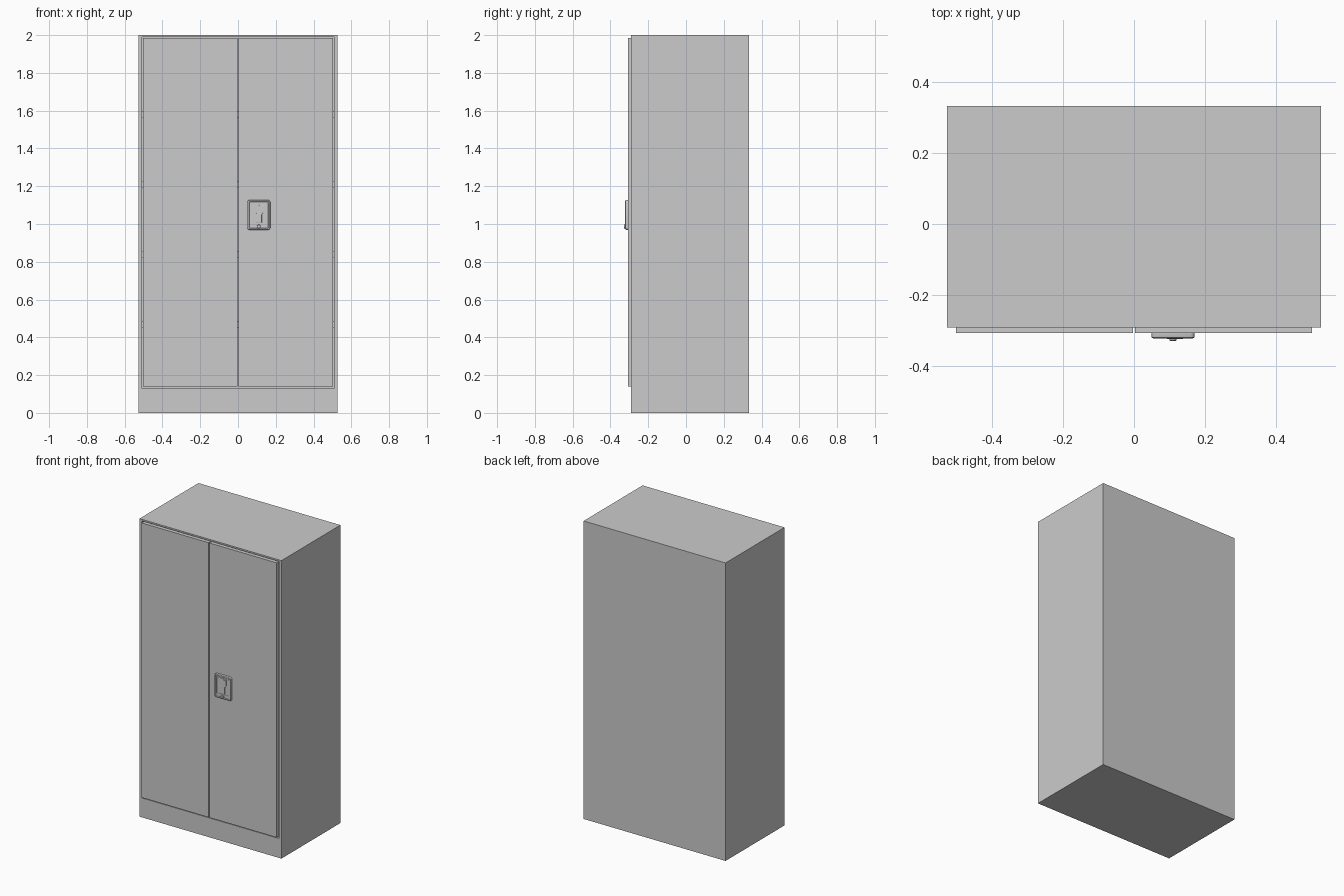
import bpy, bmesh, math

if "Cube" in bpy.data.objects:
    bpy.data.objects.remove(bpy.data.objects["Cube"])


def loft(name, loops, cap_start=True, cap_end=True):
    """Bridge equal-sized loops of 3D points into one mesh."""
    bm = bmesh.new()
    rings = [[bm.verts.new(p) for p in loop] for loop in loops]
    for a, b in zip(rings, rings[1:]):
        n = len(a)
        for i in range(n):
            j = (i + 1) % n
            bm.faces.new((a[i], a[j], b[j], b[i]))
    if cap_start:
        bm.faces.new(rings[0])
    if cap_end:
        bm.faces.new(rings[-1])
    bmesh.ops.recalc_face_normals(bm, faces=bm.faces)
    mesh = bpy.data.meshes.new(name)
    bm.to_mesh(mesh)
    bm.free()
    obj = bpy.data.objects.new(name, mesh)
    bpy.context.collection.objects.link(obj)
    return obj


def rect(x0, x1, z0, z1, y):
    return [(x0, y, z0), (x1, y, z0), (x1, y, z1), (x0, y, z1)]


def round_rect(x0, x1, z0, z1, y, r, steps=4):
    pts = []
    corners = [(x1 - r, z1 - r), (x0 + r, z1 - r), (x0 + r, z0 + r), (x1 - r, z0 + r)]
    for k, (cx, cz) in enumerate(corners):
        for i in range(steps + 1):
            a = math.pi / 2 * (k + i / steps)
            pts.append((cx + r * math.cos(a), y, cz + r * math.sin(a)))
    return pts


def box(name, x0, x1, y0, y1, z0, z1):
    return loft(name, [rect(x0, x1, z0, z1, y0), rect(x0, x1, z0, z1, y1)])


def disc(cx, cz, r, y, n=20):
    return [(cx + r * math.cos(2 * math.pi * i / n), y,
             cz + r * math.sin(2 * math.pi * i / n)) for i in range(n)]


FRONT, BACK, DOOR = -0.292, 0.333, -0.307

# Hollow carcass with an open front
loft("cabinet_body", [
    rect(-0.527, 0.527, 0, 2, BACK),
    rect(-0.527, 0.527, 0, 2, FRONT),
    rect(-0.508, 0.508, 0.13, 1.99, FRONT),
    rect(-0.508, 0.508, 0.13, 1.99, BACK - 0.01)])

# Interior shelves
for i, z in enumerate((0.45, 0.82, 1.19, 1.56)):
    box(f"shelf_{i + 1}", -0.508, 0.508, -0.26, BACK - 0.01, z, z + 0.035)

# Pair of doors with a narrow centre gap
for side, x0, x1 in (("left", -0.502, -0.003), ("right", 0.003, 0.502)):
    box(f"{side}_door", x0, x1, DOOR, DOOR + 0.025, 0.141, 1.984)

# Handle plate: rounded rim around a shallow recess
X0, X1, Z0, Z1 = 0.049, 0.171, 0.969, 1.127


def plate(d, y, r):
    return round_rect(X0 + d, X1 - d, Z0 + d, Z1 - d, y, r)


loft("handle_plate", [
    plate(0, DOOR + 0.002, 0.012), plate(0, -0.317, 0.012),
    plate(0.0015, -0.3205, 0.0105), plate(0.005, -0.322, 0.008),
    plate(0.008, -0.322, 0.006), plate(0.011, -0.319, 0.004)])

# Raised border of the inner tray
loft("handle_tray", [
    round_rect(0.062, 0.158, 0.998, 1.108, -0.318, 0.003),
    round_rect(0.062, 0.158, 0.998, 1.108, -0.321, 0.003),
    round_rect(0.066, 0.154, 1.002, 1.104, -0.321, 0.002),
    round_rect(0.066, 0.154, 1.002, 1.104, -0.3192, 0.002)])

# Stepped lever
lever = [(0.092, 1.006), (0.126, 1.006), (0.126, 1.050), (0.138, 1.066),
         (0.138, 1.100), (0.112, 1.100), (0.112, 1.068), (0.092, 1.054)]
lever_obj = loft("handle_lever", [[(x, y, z) for x, z in lever] for y in (-0.318, -0.324)])
bevel = lever_obj.modifiers.new("soft_edges", "BEVEL")
bevel.width = 0.0015
bevel.segments = 2

# Lock cylinder with a keyhole slot
loft("lock", [disc(0.11, 0.987, 0.010, -0.318), disc(0.11, 0.987, 0.010, -0.327),
              disc(0.11, 0.987, 0.0085, -0.329)])

# Smooth the rounded parts
for name in ("handle_plate", "lock"):
    obj = bpy.data.objects[name]
    bpy.ops.object.select_all(action='DESELECT')
    obj.select_set(True)
    bpy.context.view_layer.objects.active = obj
    bpy.ops.object.shade_smooth_by_angle(angle=math.radians(35))
